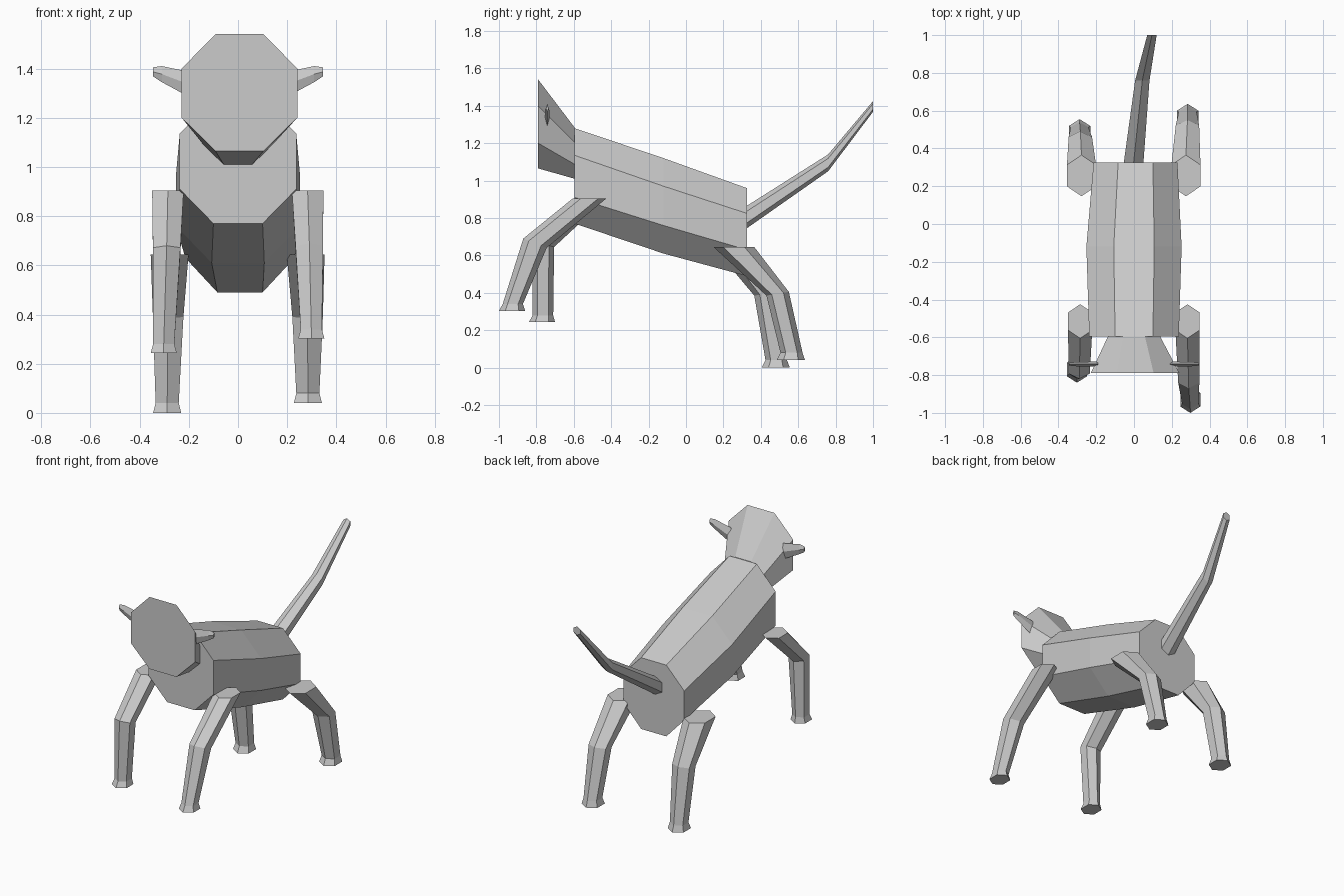
import bpy
import bmesh
from mathutils import Vector

cube = bpy.data.objects.get("Cube")
if cube:
    bpy.data.objects.remove(cube, do_unlink=True)

grey = bpy.data.materials.new("plain grey")
grey.use_nodes = True
colour = (0.6, 0.6, 0.6, 1)
grey.diffuse_color = colour
grey.node_tree.nodes["Principled BSDF"].inputs["Base Color"].default_value = colour


def loft(name, rings):
    """Flat-shaded closed solid through rings with equal point counts."""
    bm = bmesh.new()
    loops = [[bm.verts.new(p) for p in ring] for ring in rings]
    n = len(loops[0])
    for a, b in zip(loops, loops[1:]):
        for i in range(n):
            j = (i + 1) % n
            bm.faces.new((a[i], a[j], b[j], b[i]))
    bm.faces.new(loops[0])
    bm.faces.new(loops[-1])
    bmesh.ops.recalc_face_normals(bm, faces=bm.faces)
    mesh = bpy.data.meshes.new(name)
    bm.to_mesh(mesh)
    bm.free()
    mesh.materials.append(grey)
    obj = bpy.data.objects.new(name, mesh)
    bpy.context.collection.objects.link(obj)
    return obj


def octagon(y, x, half, flat, z0, z1, z2, z3):
    """Upright octagon: half width, half of the flat top, four heights."""
    right = [(flat, z0), (half, z1), (half, z2), (flat, z3)]
    left = [(-w, z) for w, z in reversed(right)]
    return [(x + w, y, z) for w, z in right + left]


def hexagon(a, b, half):
    """Hexagon pointed at a and b, with sides of the given half width in x."""
    a, b = Vector(a), Vector(b)
    side = Vector((half, 0, 0))
    p, q = a.lerp(b, 0.24), a.lerp(b, 0.76)
    return [a, p + side, q + side, b, q - side, p - side]


# Body and head
loft("body", [
    octagon(-0.595, 0, 0.237, 0.10, 0.77, 0.91, 1.135, 1.28),
    octagon(-0.12, 0, 0.252, 0.107, 0.61, 0.76, 0.97, 1.12),
    octagon(0.325, 0.008, 0.222, 0.092, 0.49, 0.63, 0.825, 0.96),
])
loft("head", [
    octagon(-0.79, 0.006, 0.235, 0.098, 1.065, 1.20, 1.40, 1.54),
    octagon(-0.595, 0, 0.138, 0.058, 1.01, 1.087, 1.205, 1.283),
])

# Ears: thin, tapering outward
for side, name in ((1, "left_ear"), (-1, "right_ear")):
    rings = []
    for x, low, high, thick in ((0.19, 1.28, 1.385, 0.014),
                                (0.31, 1.345, 1.41, 0.011),
                                (0.345, 1.368, 1.405, 0.007)):
        mid = (low + high) / 2
        rings.append([(side * x, -0.742, low), (side * x, -0.742 - thick, mid),
                      (side * x, -0.742, high), (side * x, -0.742 + thick, mid)])
    loft(name, rings)


# Legs: each row is front y, front z, back y, back z, centre x, half width
def leg(name, rows):
    loft(name, [hexagon((x, y0, z0), (x, y1, z1), half)
                for y0, z0, y1, z1, x, half in rows])


leg("left_front_leg", [
    (-0.605, 0.905, -0.425, 0.905, 0.283, 0.064),
    (-0.87, 0.69, -0.745, 0.64, 0.29, 0.056),
    (-0.98, 0.34, -0.872, 0.34, 0.298, 0.043),
    (-1.0, 0.303, -0.86, 0.303, 0.298, 0.053),
])
leg("right_front_leg", [
    (-0.605, 0.905, -0.425, 0.905, -0.285, 0.064),
    (-0.82, 0.68, -0.705, 0.645, -0.29, 0.056),
    (-0.82, 0.28, -0.71, 0.28, -0.302, 0.043),
    (-0.84, 0.243, -0.70, 0.243, -0.302, 0.053),
])
leg("left_hind_leg", [
    (0.147, 0.645, 0.365, 0.645, 0.275, 0.077),
    (0.43, 0.385, 0.55, 0.405, 0.283, 0.062),
    (0.505, 0.08, 0.623, 0.08, 0.284, 0.047),
    (0.485, 0.04, 0.636, 0.04, 0.284, 0.057),
])
leg("right_hind_leg", [
    (0.147, 0.645, 0.365, 0.645, -0.278, 0.077),
    (0.365, 0.385, 0.49, 0.405, -0.284, 0.062),
    (0.425, 0.04, 0.54, 0.04, -0.288, 0.047),
    (0.405, 0.0, 0.555, 0.0, -0.288, 0.057),
])

# Tail: rises and drifts sideways to a thin tip
loft("tail", [
    hexagon((-0.002, 0.325, 0.745), (-0.002, 0.325, 0.865), 0.052),
    hexagon((0.044, 0.76, 1.05), (0.044, 0.76, 1.14), 0.038),
    hexagon((0.095, 1.0, 1.368), (0.095, 1.0, 1.425), 0.025),
])
